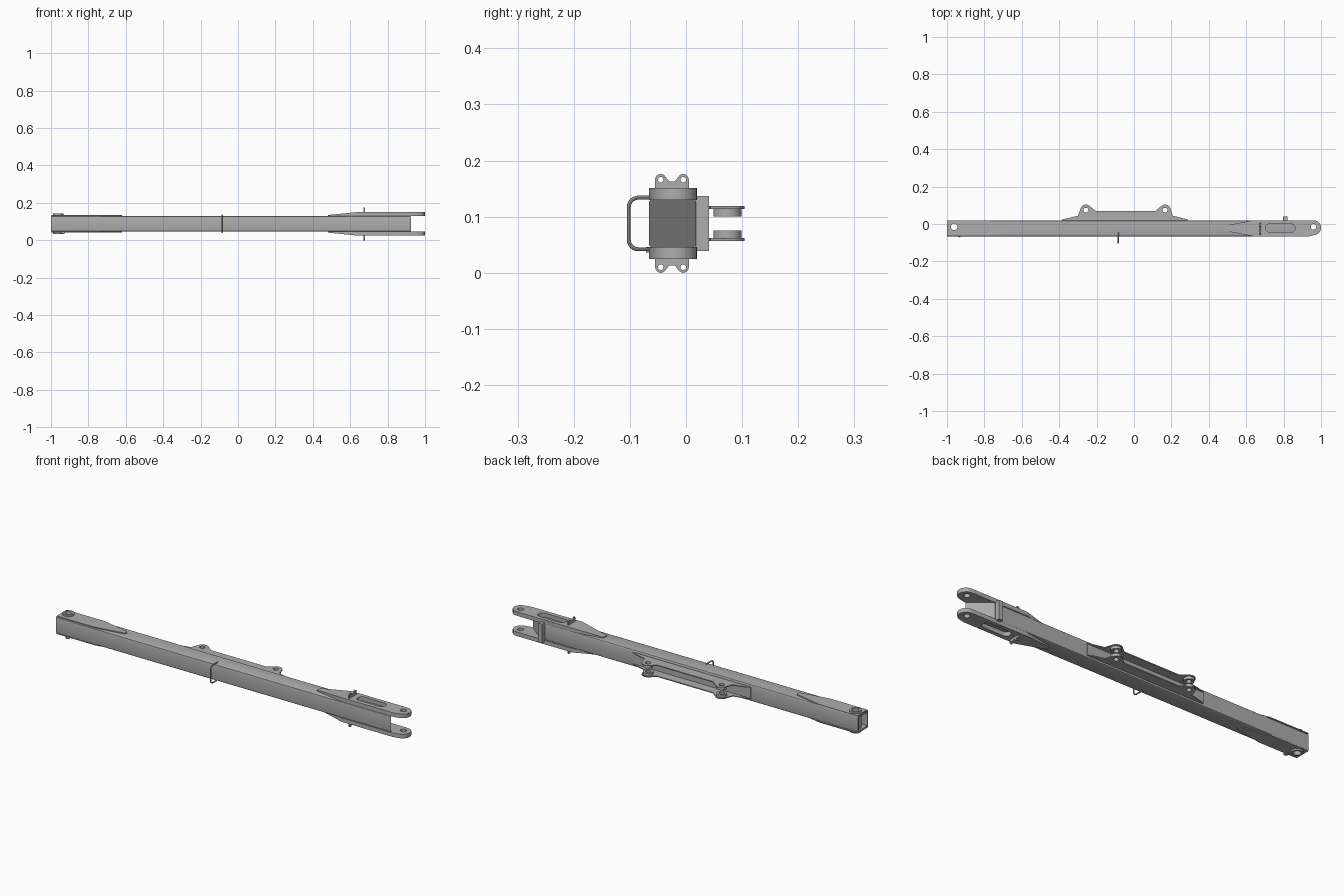
import bpy, bmesh
from math import sin, cos, radians
from mathutils import Matrix

cube = bpy.data.objects.get("Cube")
if cube:
    bpy.data.objects.remove(cube, do_unlink=True)

MID = 0.088               # height of the arm's centre plane
HALF = 0.042              # half height of the box beam
FRONT, BACK = -0.066, 0.018
PIN_Y = -0.015

steel = bpy.data.materials.new("grey_steel")
steel.use_nodes = True
grey = (0.42, 0.42, 0.42, 1)
steel.diffuse_color = grey
steel.node_tree.nodes["Principled BSDF"].inputs["Base Color"].default_value = grey


def finish(name, bm):
    bmesh.ops.recalc_face_normals(bm, faces=bm.faces)
    mesh = bpy.data.meshes.new(name)
    bm.to_mesh(mesh)
    bm.free()
    mesh.materials.append(steel)
    obj = bpy.data.objects.new(name, mesh)
    bpy.context.collection.objects.link(obj)
    return obj


def evaluated(obj):
    graph = bpy.context.evaluated_depsgraph_get()
    return bpy.data.meshes.new_from_object(obj.evaluated_get(graph))


def arc(cx, cy, r, start=0, end=360, steps=10):
    return [(cx + r * cos(radians(start + (end - start) * i / steps)),
             cy + r * sin(radians(start + (end - start) * i / steps)))
            for i in range(steps + 1)]


def circle(cx, cy, r):
    return arc(cx, cy, r, 0, 345, 23)


def plate(name, loops, low, high, matrix=None):
    """Extrude an outline (later loops are holes) between two heights."""
    curve = bpy.data.curves.new(name, "CURVE")
    curve.dimensions = "2D"
    curve.fill_mode = "BOTH"
    curve.extrude = abs(high - low) / 2
    for loop in loops:
        spline = curve.splines.new("POLY")
        spline.points.add(len(loop) - 1)
        for point, (u, v) in zip(spline.points, loop):
            point.co = (u, v, 0, 1)
        spline.use_cyclic_u = True
    temp = bpy.data.objects.new(name, curve)
    bpy.context.collection.objects.link(temp)
    bpy.context.view_layer.update()
    mesh = evaluated(temp)
    bpy.data.objects.remove(temp, do_unlink=True)
    bm = bmesh.new()
    bm.from_mesh(mesh)
    bpy.data.meshes.remove(mesh)
    bmesh.ops.remove_doubles(bm, verts=bm.verts, dist=1e-5)
    bmesh.ops.translate(bm, verts=bm.verts, vec=(0, 0, (low + high) / 2))
    if matrix:
        bm.transform(matrix)
    return finish(name, bm)


def prism(name, outline, low, high):
    """Solid prism whose outline lies in the ground plane."""
    bm = bmesh.new()
    base = bm.faces.new([bm.verts.new((x, y, low)) for x, y in outline])
    top = bmesh.ops.extrude_face_region(bm, geom=[base])["geom"]
    bmesh.ops.translate(bm, verts=[v for v in top if isinstance(v, bmesh.types.BMVert)],
                        vec=(0, 0, high - low))
    return finish(name, bm)


def box(name, x0, x1, y0, y1, z0, z1):
    return prism(name, [(x0, y0), (x1, y0), (x1, y1), (x0, y1)], z0, z1)


# Box beam: slanted closing face at the fork, open socket at the other end
beam = prism("box_beam", [(-1, FRONT), (0.925, FRONT), (0.825, BACK), (-1, BACK)],
             MID - HALF, MID + HALF)
bm = bmesh.new()
bm.from_mesh(beam.data)
long_edges = [e for e in bm.edges if abs(e.verts[0].co.x - e.verts[1].co.x) > 1]
bmesh.ops.bevel(bm, geom=long_edges, offset=0.005, segments=3, affect="EDGES", profile=0.5)
end = [f for f in bm.faces if f.calc_center_median().x < -0.999]
bmesh.ops.inset_region(bm, faces=end, thickness=0.008)
pushed = bmesh.ops.extrude_face_region(bm, geom=end)["geom"]
bmesh.ops.translate(bm, verts=[v for v in pushed if isinstance(v, bmesh.types.BMVert)],
                    vec=(0.2, 0, 0))
bmesh.ops.delete(bm, geom=[f for f in end if f.is_valid], context="FACES")
bmesh.ops.recalc_face_normals(bm, faces=bm.faces)
bm.to_mesh(beam.data)
bm.free()

# Cross hole through the beam for the end bushing
cutter = prism("bushing_cutter", circle(-0.962, PIN_Y, 0.023), -0.05, 0.25)
cutter.hide_render = True
cut = beam.modifiers.new("bushing_hole", "BOOLEAN")
cut.operation, cut.solver, cut.object = "DIFFERENCE", "EXACT", cutter
bpy.context.view_layer.update()
drilled = evaluated(beam)
beam.modifiers.clear()
beam.data = drilled
bpy.data.objects.remove(cutter, do_unlink=True)

# End bushing and its small keeper
plate("end_bushing", [circle(-0.962, PIN_Y, 0.028), circle(-0.962, PIN_Y, 0.018)],
      MID - 0.055, MID + 0.055)
prism("pin_keeper", circle(-0.935, -0.06, 0.011), MID - 0.052, MID - HALF)

for side, label in ((1, "upper"), (-1, "lower")):
    def level(offset):
        return MID + side * offset

    # Reinforcing plate at the bushing end
    plate(label + "_end_plate",
          [[(-0.998, -0.062), (-0.78, -0.062), (-0.63, -0.036), (-0.62, -0.024),
            (-0.63, -0.012), (-0.78, 0.02), (-0.998, 0.02)],
           circle(-0.962, PIN_Y, 0.023)], level(HALF), level(0.047))

    # Fork cheek with slot and pin hole
    outline = ([(0.64, FRONT), (0.935, FRONT)] + arc(0.96, -0.02, 0.04, -65, 75)
               + [(0.94, 0.02), (0.64, 0.02)])
    slot = arc(0.84, -0.022, 0.022, -90, 90) + arc(0.725, -0.022, 0.022, 90, 270)
    plate(label + "_fork_cheek", [outline, slot, circle(0.96, PIN_Y, 0.015)],
          level(HALF), level(0.063))

    # Tapered nose of the cheek
    nose = prism(label + "_cheek_nose",
                 [(0.48, -0.036), (0.64, FRONT), (0.64, 0.02), (0.48, -0.01)],
                 level(HALF), level(0.063))
    for v in nose.data.vertices:
        if v.co.x < 0.5 and abs(v.co.z - MID) > 0.05:
            v.co.z = level(0.047)

    # Hose ear with two eyes, standing across the cheek
    ear = ([(-0.055, 0.06)] + arc(-0.045, 0.078, 0.01, 180, 30)
           + [(-0.03, 0.075), (-0.02, 0.075)]
           + arc(-0.005, 0.078, 0.01, 150, 0) + [(0.005, 0.06)])
    upright = Matrix(((0, 0, 1, 0.675), (1, 0, 0, 0), (0, side, 0, MID), (0, 0, 0, 1)))
    plate(label + "_hose_ear", [ear, circle(-0.045, 0.078, 0.005),
                                circle(-0.005, 0.078, 0.005)], -0.003, 0.003, upright)

    # Long cylinder bracket with two lugs and inner bosses
    lugs = (-0.257, 0.166)
    bracket = ([(-0.385, 0.017), (-0.385, 0.024), (-0.3, 0.044)]
               + arc(lugs[0], 0.074, 0.03, 165, 50) + [(-0.205, 0.07), (0.115, 0.07)]
               + arc(lugs[1], 0.074, 0.03, 130, 15)
               + [(0.208, 0.044), (0.289, 0.024), (0.289, 0.017)])
    plate(label + "_bracket_plate", [bracket] + [circle(x, 0.074, 0.013) for x in lugs],
          level(0.026), level(0.031))
    for x, end_name in zip(lugs, ("right", "left")):
        plate(f"{label}_{end_name}_boss", [circle(x, 0.074, 0.025), circle(x, 0.074, 0.013)],
              level(0.0125), level(0.027))

# Thin pad under the bracket on the back of the beam
flat = Matrix(((1, 0, 0, 0), (0, 0, 1, 0), (0, 1, 0, MID), (0, 0, 0, 1)))
plate("bracket_pad", [[(-0.385, -0.031), (0.289, -0.031), (0.289, 0.031), (-0.385, 0.031)]],
      BACK - 0.001, BACK + 0.005, flat)

# Stop bar across the back of the fork
box("stop_bar", 0.797, 0.82, BACK - 0.002, 0.041, MID - 0.049, MID + 0.049)

# Bent rod hose guide on the front
bend = [(y, z) for y, z in arc(-0.085, 0.029, 0.017, 90, 180, 6)]
half_path = [(-0.045, 0.046)] + bend
path = half_path + [(y, -z) for y, z in reversed(half_path)]
rod = bpy.data.curves.new("hose_guide", "CURVE")
rod.dimensions = "3D"
rod.bevel_depth = 0.0035
rod.bevel_resolution = 2
rod.use_fill_caps = True
spline = rod.splines.new("POLY")
spline.points.add(len(path) - 1)
for point, (y, z) in zip(spline.points, path):
    point.co = (-0.085, y, MID + z, 1)
temp = bpy.data.objects.new("hose_guide_path", rod)
bpy.context.collection.objects.link(temp)
bpy.context.view_layer.update()
bm = bmesh.new()
bm.from_mesh(evaluated(temp))
bpy.data.objects.remove(temp, do_unlink=True)
finish("hose_guide", bm)

# Smooth rounded parts while keeping plate edges crisp
bpy.ops.object.select_all(action="DESELECT")
for obj in bpy.context.collection.objects:
    if obj.type == "MESH" and steel.name in obj.data.materials:
        obj.select_set(True)
        bpy.context.view_layer.objects.active = obj
bpy.ops.object.shade_smooth_by_angle(angle=radians(30))
